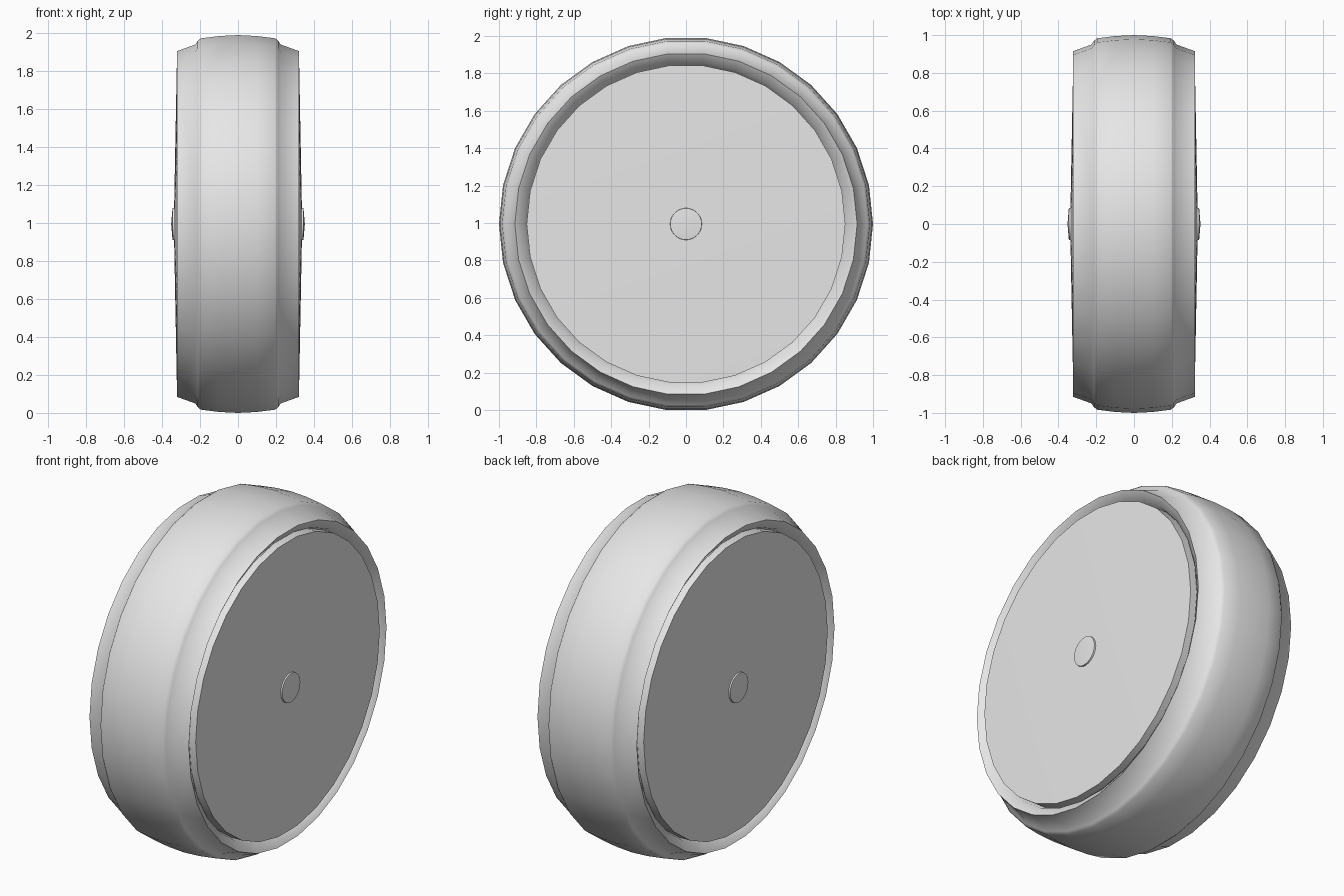
import bpy, bmesh, math

cube = bpy.data.objects.get("Cube")
if cube:
    bpy.data.objects.remove(cube)

SIDES = 30
AXLE_Z = math.cos(math.pi / SIDES)


def make_material(name, rgb):
    mat = bpy.data.materials.new(name)
    mat.use_nodes = True
    colour = (*rgb, 1)
    mat.diffuse_color = colour
    mat.node_tree.nodes["Principled BSDF"].inputs["Base Color"].default_value = colour
    return mat


grey = make_material("light grey", (0.8, 0.8, 0.8))


def lathe(name, profile, sides, sharp_angle):
    """Spin (x, radius) points about the axle; radius 0 gives a pole."""
    bm = bmesh.new()
    rings = []
    for x, r in profile:
        count = sides if r > 0 else 1
        turns = [2 * math.pi * i / sides for i in range(count)]
        rings.append([bm.verts.new((x, r * math.cos(t), r * math.sin(t))) for t in turns])
    for a, b in zip(rings, rings[1:]):
        for i in range(sides):
            j = (i + 1) % sides
            corners = [a[i % len(a)], a[j % len(a)], b[j % len(b)], b[i % len(b)]]
            bm.faces.new(list(dict.fromkeys(corners)))
    bmesh.ops.recalc_face_normals(bm, faces=bm.faces)
    mesh = bpy.data.meshes.new(name)
    bm.to_mesh(mesh)
    bm.free()
    mesh.materials.append(grey)
    obj = bpy.data.objects.new(name, mesh)
    obj.location.z = AXLE_Z
    bpy.context.collection.objects.link(obj)
    bpy.ops.object.select_all(action="DESELECT")
    obj.select_set(True)
    bpy.context.view_layer.objects.active = obj
    bpy.ops.object.shade_smooth_by_angle(angle=math.radians(sharp_angle))
    return obj


def mirrored(half):
    """Complete a profile that runs from the +x side to the middle."""
    return half + [(-x, r) for x, r in reversed(half) if x > 0]


# Tyre: inner wall, side lip, stepped shoulder and crowned tread
lathe("tyre", mirrored([(0.22, 0.84), (0.29, 0.865), (0.322, 0.915), (0.225, 0.95),
                        (0.212, 0.97), (0.195, 0.983), (0.1, 0.995), (0, 1.0)]), SIDES, 60)

# Wheel disc: closed drum with slightly coned faces
lathe("wheel_disc", mirrored([(0.338, 0), (0.322, 0.852)]), SIDES, 40)

# Hub caps
for side, label in ((1, "left"), (-1, "right")):
    lathe(label + "_hub_cap", [(side * x, r) for x, r in
          ((0.33, 0), (0.33, 0.086), (0.345, 0.084), (0.352, 0))], SIDES, 40)
